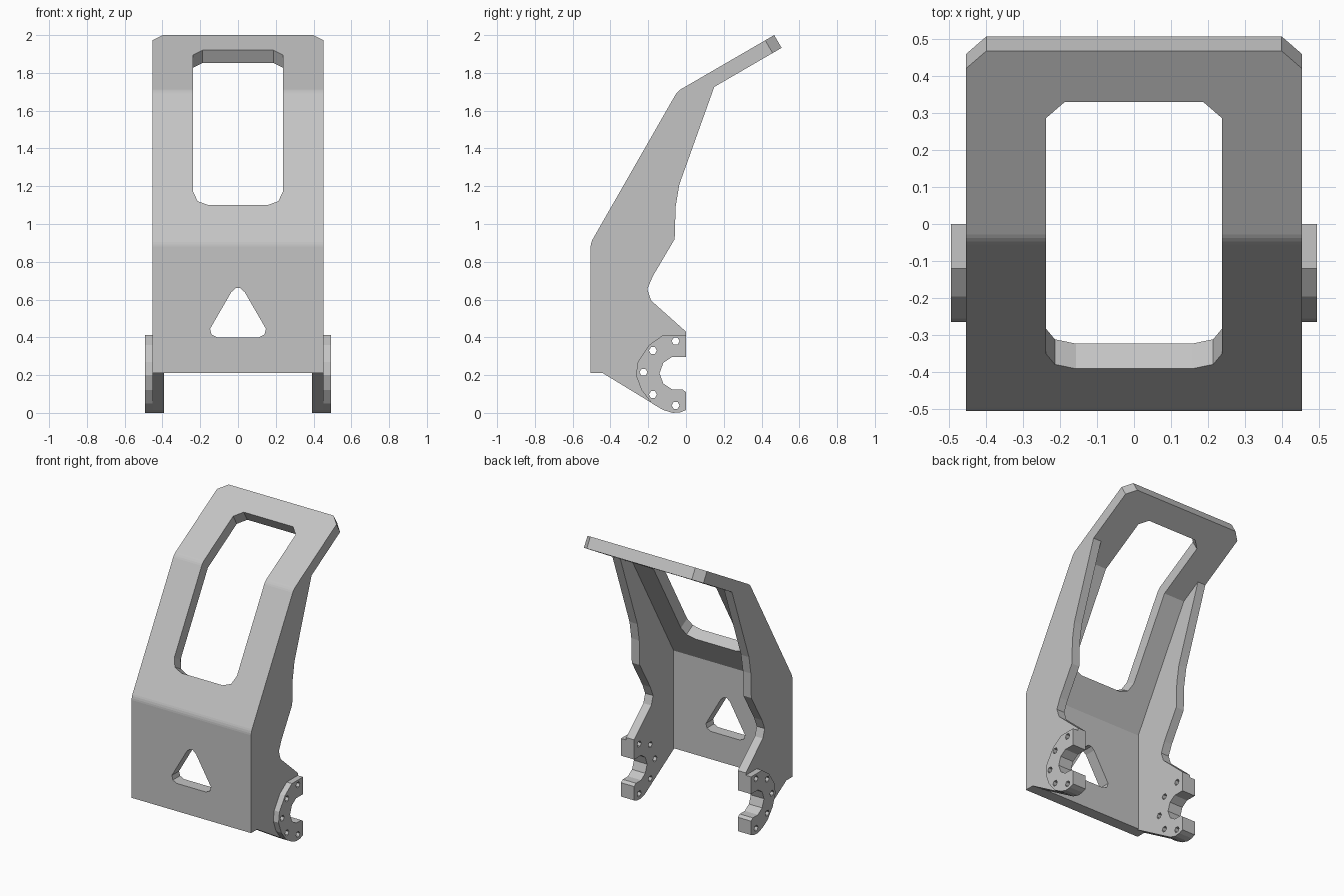
import bpy, bmesh, math
from mathutils import Vector

if "Cube" in bpy.data.objects:
    bpy.data.objects.remove(bpy.data.objects["Cube"], do_unlink=True)

grey = bpy.data.materials.new("light_grey")
grey.use_nodes = True
colour = (0.55, 0.55, 0.55, 1)
grey.diffuse_color = colour
grey.node_tree.nodes["Principled BSDF"].inputs["Base Color"].default_value = colour


def prism(pts, a, b, axis="x"):
    """Extrude a closed profile from a to b along x or y."""
    bm = bmesh.new()
    place = (lambda t, p, q: (t, p, q)) if axis == "x" else (lambda t, p, q: (p, t, q))
    rows = [[bm.verts.new(place(t, p, q)) for p, q in pts] for t in (a, b)]
    bm.faces.new(rows[0])
    bm.faces.new(rows[1][::-1])
    n = len(pts)
    for i in range(n):
        j = (i + 1) % n
        bm.faces.new((rows[0][i], rows[1][i], rows[1][j], rows[0][j]))
    bmesh.ops.recalc_face_normals(bm, faces=bm.faces[:])
    return bm, rows


def finish(name, bm):
    mesh = bpy.data.meshes.new(name)
    bm.to_mesh(mesh)
    bm.free()
    mesh.materials.append(grey)
    obj = bpy.data.objects.new(name, mesh)
    bpy.context.collection.objects.link(obj)
    return obj


def bevel(bm, pairs, width, segments=1):
    edges = [bm.edges.get(p) for p in pairs]
    bmesh.ops.bevel(bm, geom=edges, offset=width, segments=segments, profile=0.5,
                    affect="EDGES", clamp_overlap=False)


def offset(path, d):
    """Shift an open path inward by d with mitred corners."""
    path = [Vector(p) for p in path]
    normals = []
    for p, q in zip(path, path[1:]):
        t = (q - p).normalized()
        normals.append(Vector((t.y, -t.x)))
    out = []
    for i, p in enumerate(path):
        n1 = normals[max(i - 1, 0)]
        n2 = normals[min(i, len(normals) - 1)]
        out.append(tuple(p + (n1 + n2) * d / (1 + n1.dot(n2))))
    return out


def cut(obj, cutters):
    for c in cutters:
        c.hide_render = True
        m = obj.modifiers.new("cut", "BOOLEAN")
        m.operation, m.solver, m.object = "DIFFERENCE", "EXACT", c
    bpy.context.view_layer.update()
    graph = bpy.context.evaluated_depsgraph_get()
    mesh = bpy.data.meshes.new_from_object(obj.evaluated_get(graph))
    obj.modifiers.clear()
    obj.data = mesh
    for c in cutters:
        bpy.data.objects.remove(c, do_unlink=True)


HALF = 0.453
THICK = 0.078
bend_low, bend_high = (-0.505, 0.90), (-0.045, 1.703)
sheet_path = [(-0.505, 0.21), bend_low, bend_high, (0.467, 2.0)]
inner_path = offset(sheet_path, THICK)

# Bent front panel with chamfered top corners and softened bends
bm, rows = prism(sheet_path + inner_path[::-1], -HALF, HALF)
bevel(bm, [(rows[0][i], rows[1][i]) for i in (1, 2)], 0.02, 3)
bevel(bm, [(r[3], r[4]) for r in rows], 0.055)
panel = finish("front_panel", bm)

# Long window that follows the upper bend
window_path = [(-0.39, 1.10), bend_high, (0.329, 1.92)]
bm, rows = prism(offset(window_path, -0.05) + offset(window_path, 0.15)[::-1], -0.237, 0.237)
bevel(bm, [(r[0], r[5]) for r in rows], 0.08, 2)
bevel(bm, [(r[2], r[3]) for r in rows], 0.05)
window = finish("window_cutter", bm)

# Triangular opening with blunt corners
half_tri = [(0.11, 0.40), (0.14, 0.415), (0.148, 0.445), (0.035, 0.64), (0.012, 0.66)]
triangle = half_tri + [(-x, z) for x, z in reversed(half_tri)]
opening = finish("triangle_cutter", prism(triangle, -0.6, -0.35, "y")[0])
cut(panel, [window, opening])

# Shared open slot at the foot, and the bolt holes around it
slot = [(0, 0.295), (-0.075, 0.295), (-0.12, 0.265), (-0.14, 0.21),
        (-0.12, 0.155), (-0.075, 0.125), (-0.02, 0.125), (0, 0.11)]
bolts = [(-0.055, 0.38), (-0.175, 0.33), (-0.225, 0.215), (-0.175, 0.097), (-0.055, 0.04)]
foot = [(0, 0.015), (-0.03, 0.003), (-0.07, 0), (-0.12, 0.015)]

arm = inner_path[:3] + [
    (0.15, 1.727), (-0.035, 1.21), (-0.055, 1.09), (-0.06, 0.92), (-0.175, 0.725),
    (-0.205, 0.655), (-0.185, 0.595), (0, 0.43)] + slot + foot + [(-0.44, 0.21)]
ring = [(-0.12, 0.413), (0, 0.413)] + slot + foot + [
    (-0.18, 0.05), (-0.235, 0.12), (-0.265, 0.2), (-0.255, 0.27), (-0.195, 0.36)]


def bolt_cutters():
    cutters = []
    for y, z in bolts:
        pts = [(y + 0.021 * math.cos(k * math.tau / 6), z + 0.021 * math.sin(k * math.tau / 6))
               for k in range(6)]
        cutters.append(finish("bolt_cutter", prism(pts, -0.7, 0.7)[0]))
    return cutters


# Side arms and the raised clamp rings on their outer faces
for side, s in (("left", 1), ("right", -1)):
    for part, pts, a, b in (("side_arm", arm, 0.393, HALF), ("clamp_ring", ring, HALF, 0.493)):
        obj = finish(side + "_" + part, prism(pts, s * a, s * b)[0])
        cut(obj, bolt_cutters())
